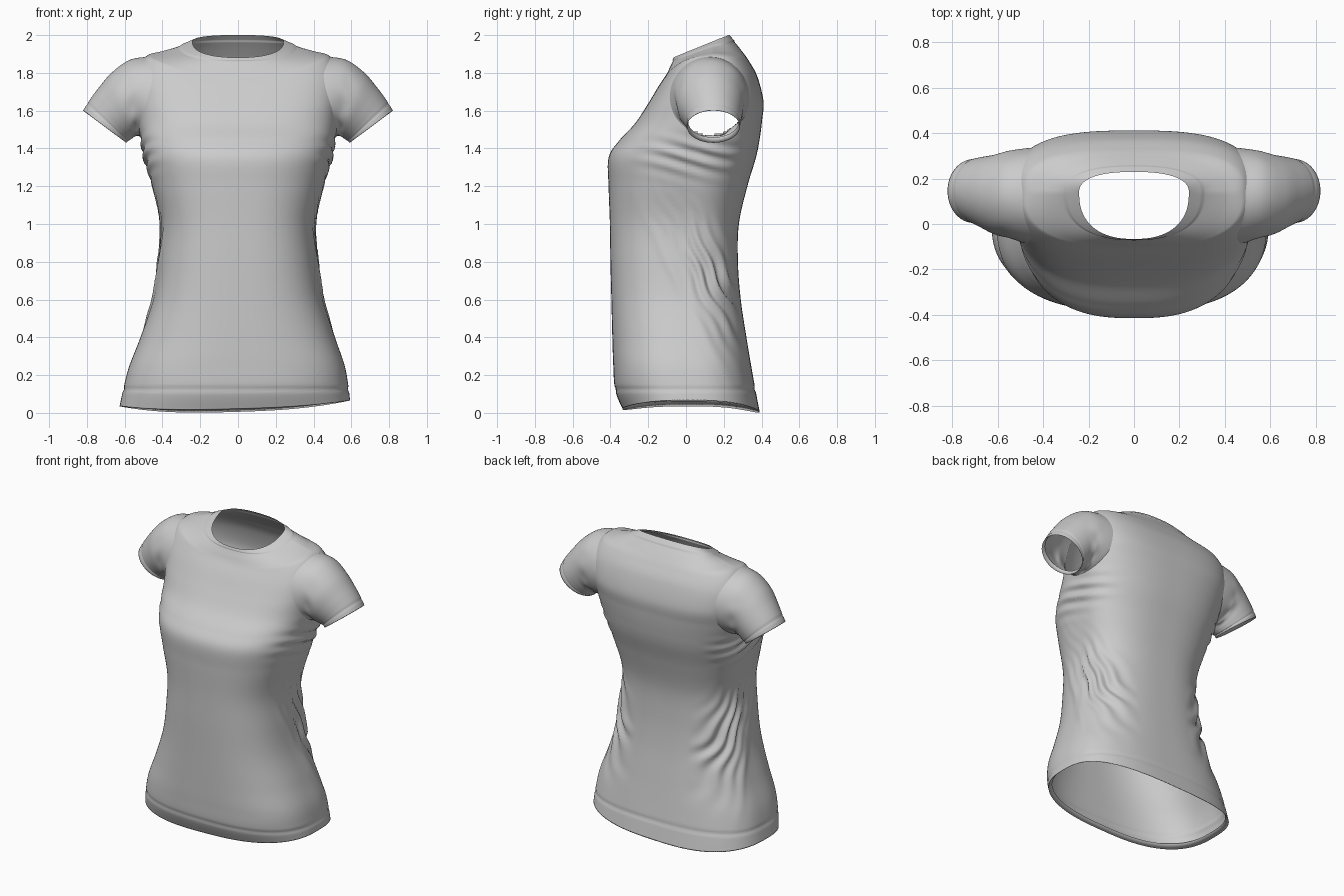
import bpy, bmesh
from math import sin, cos, pi, exp
from mathutils import Vector
from mathutils.bvhtree import BVHTree

if "Cube" in bpy.data.objects:
    bpy.data.objects.remove(bpy.data.objects["Cube"])

SEG, SUB = 200, 10


def power(v, p):
    return (1 if v >= 0 else -1) * abs(v) ** p


def clamp(v):
    return min(1, max(0, v))


def gauss(v, w):
    return exp(-(v / w) ** 2)


def smooth_rows(rows, sub):
    """Catmull-Rom interpolation through a list of parameter tuples."""
    out = []
    for i in range(len(rows) - 1):
        a, b, c, d = (rows[max(i - 1, 0)], rows[i], rows[i + 1],
                      rows[min(i + 2, len(rows) - 1)])
        for k in range(sub):
            t = k / sub
            out.append([0.5 * (2 * q + (r - p) * t + (2*p - 5*q + 4*r - s) * t*t
                               + (3*q - p - 3*r + s) * t**3)
                        for p, q, r, s in zip(a, b, c, d)])
    out.append(list(rows[-1]))
    return out


def loft(rings):
    """Skin a list of closed rings into an open tube."""
    bm = bmesh.new()
    vs = [[bm.verts.new(p) for p in r] for r in rings]
    n = len(rings[0])
    for a, b in zip(vs, vs[1:]):
        for i in range(n):
            j = (i + 1) % n
            bm.faces.new((a[i], a[j], b[j], b[i]))
    bmesh.ops.recalc_face_normals(bm, faces=bm.faces)
    bm.normal_update()
    return bm


def finish(name, bm):
    for f in bm.faces:
        f.smooth = True
    me = bpy.data.meshes.new(name)
    bm.to_mesh(me)
    bm.free()
    ob = bpy.data.objects.new(name, me)
    bpy.context.collection.objects.link(ob)


def body_ring(row):
    zs, zf, zb, a, yf, yb, yc, n = row
    neck = clamp((zs - 1.89) / 0.05)            # neck rings lie in a tilted plane
    ring = []
    for i in range(SEG):
        t = 2 * pi * i / SEG
        c, s = power(cos(t), 2 / n), power(sin(t), 2 / n)
        y = yc + s * ((yb - yc) if s > 0 else (yc - yf))
        k = neck * abs(s) + (1 - neck) * sin(t) ** 2
        z = zs + ((zb if s > 0 else zf) - zs) * k
        low = max(0, 1 - z / 0.6) ** 2          # hem hangs a little lopsided
        ring.append(Vector((a * c - 0.02 * low, y, z + 0.03 * a * c * low)))
    return ring


def folds(p):
    """Cloth folds: height along the normal at a point on the body."""
    x, y, z = p
    side = clamp((abs(x) - 0.2) / 0.12)
    outer = clamp((abs(x) - 0.33) / 0.12)
    dy, dz = y - 0.14, z - 0.72
    along, across = 0.45 * dy - 0.89 * dz, 0.89 * dy + 0.45 * dz
    wob = 1.2 * sin(9 * along + (1 if x > 0 else 2.3)) + 0.8 * sin(23 * along)
    h = 0.016 * side * sin(across * 95 + wob) * gauss(along, 0.30) * gauss(across, 0.12)
    # long soft drag line toward the front
    h += 0.010 * side * gauss(across + 0.17, 0.03) * gauss(along, 0.35)
    # sideways creases below the armpit
    h += 0.011 * outer * sin((z + 0.15 * y) * 80 + 2 * sin(7 * y)) \
        * gauss(z - 1.35, 0.09) * gauss(y - 0.05, 0.22)
    # stitched hem line
    h -= 0.005 * gauss(z - 0.125, 0.010)
    return h


# Shirt body: side z, front z, back z, half width, front y, back y, side y, squareness
body_rows = [
    (0.05, 0.02, 0.005, 0.61, -0.335, 0.39, 0.02, 2.7),
    (0.14, 0.12, 0.11, 0.595, -0.375, 0.37, 0.02, 2.7),
    (0.25, 0.25, 0.25, 0.57, -0.385, 0.345, 0.01, 2.7),
    (0.40, 0.40, 0.40, 0.515, -0.39, 0.32, 0.0, 2.6),
    (0.60, 0.60, 0.60, 0.45, -0.395, 0.29, 0.0, 2.6),
    (0.80, 0.80, 0.80, 0.42, -0.40, 0.275, 0.0, 2.6),
    (1.00, 1.00, 1.00, 0.41, -0.403, 0.28, 0.0, 2.6),
    (1.20, 1.20, 1.20, 0.455, -0.41, 0.325, 0.02, 2.6),
    (1.35, 1.35, 1.35, 0.495, -0.41, 0.37, 0.05, 2.6),
    (1.45, 1.44, 1.45, 0.515, -0.355, 0.39, 0.08, 2.6),
    (1.55, 1.53, 1.55, 0.53, -0.272, 0.403, 0.11, 2.7),
    (1.66, 1.63, 1.65, 0.54, -0.205, 0.41, 0.13, 2.9),
    (1.78, 1.73, 1.78, 0.54, -0.145, 0.378, 0.14, 2.9),
    (1.885, 1.79, 1.86, 0.49, -0.105, 0.335, 0.14, 2.7),
    (1.915, 1.83, 1.91, 0.40, -0.085, 0.30, 0.14, 2.5),
    (1.937, 1.86, 1.96, 0.315, -0.07, 0.26, 0.14, 2.4),
    (1.962, 1.88, 1.998, 0.24, -0.062, 0.226, 0.14, 2.4),
]
rings = [body_ring(r) for r in smooth_rows(body_rows, SUB)]
mid = Vector((-0.02, 0.02, 0))
lip = [mid + (p - mid) * 0.96 + Vector((0, 0, 0.03)) for p in rings[0]]
body = loft([lip] + rings)
body.verts.index_update()
moves = []
for v in body.verts:
    row = v.index // SEG - 1
    h = folds(v.co) if row > 0 else 0
    if row >= len(rings) - 9:                   # raised neckband
        h += 0.004
    moves.append(v.normal * h)
for v, m in zip(body.verts, moves):
    v.co += m
tree = BVHTree.FromBMesh(body)

# Sleeves: top x, top z, bottom x, bottom z, front y, back y
sleeve_rows = [
    (0.47, 1.885, 0.51, 1.46, -0.085, 0.335),
    (0.575, 1.868, 0.53, 1.465, -0.06, 0.32),
    (0.67, 1.80, 0.55, 1.46, -0.045, 0.305),
    (0.74, 1.718, 0.565, 1.45, -0.02, 0.297),
    (0.79, 1.65, 0.58, 1.44, 0.0, 0.29),
    (0.82, 1.60, 0.592, 1.43, 0.005, 0.285),
]


def sleeve_ring(row, side, k):
    tx, tz, bx, bz, yf, yb = row
    ring = []
    for i in range(96):
        t = 2 * pi * i / 96
        c, s = cos(t), sin(t)
        # shallow wrinkles near the armpit, groove along the cuff stitching
        w = 1 + 0.03 * sin(9 * t + k * 6) * gauss(k - 0.25, 0.1) * (1 - c) / 2
        w -= 0.025 * gauss(k - 0.84, 0.02)
        ring.append(Vector((side * ((tx + bx) / 2 + (tx - bx) / 2 * c * w),
                            (yf + yb) / 2 + (yb - yf) / 2 * s * w,
                            (tz + bz) / 2 + (tz - bz) / 2 * c * w)))
    return ring


for name, side in (("sleeve_right", 1), ("sleeve_left", -1)):
    rows = smooth_rows(sleeve_rows, 8)
    srings = [sleeve_ring(r, side, i / (len(rows) - 1)) for i, r in enumerate(rows)]
    # sew the armhole ring onto the body, blending the next rings toward it
    seam = []
    for p in srings[0]:
        hit = tree.ray_cast(Vector((side * 1.5, p.y, p.z)), Vector((-side, 0, 0)))[0]
        seam.append(hit or tree.find_nearest(p)[0])
    shift = [q - p for p, q in zip(srings[0], seam)]
    for i in range(8):
        srings[i] = [p + d * (1 - i / 8) ** 2 for p, d in zip(srings[i], shift)]
    c = sum(srings[-1], Vector()) / 96
    inward = Vector((-0.02 * side, 0, 0.025))
    srings.append([c + (p - c) * 0.95 + inward for p in srings[-1]])
    finish(name, loft(srings))

# Cut the armholes out of the body under each sleeve
holes = []
for f in body.faces:
    p = f.calc_center_median()
    if abs(p.x) > 0.36 and ((p.y - 0.125) / 0.20) ** 2 + ((p.z - 1.6725) / 0.20) ** 2 < 1:
        holes.append(f)
bmesh.ops.delete(body, geom=holes, context='FACES')
finish("shirt_body", body)
